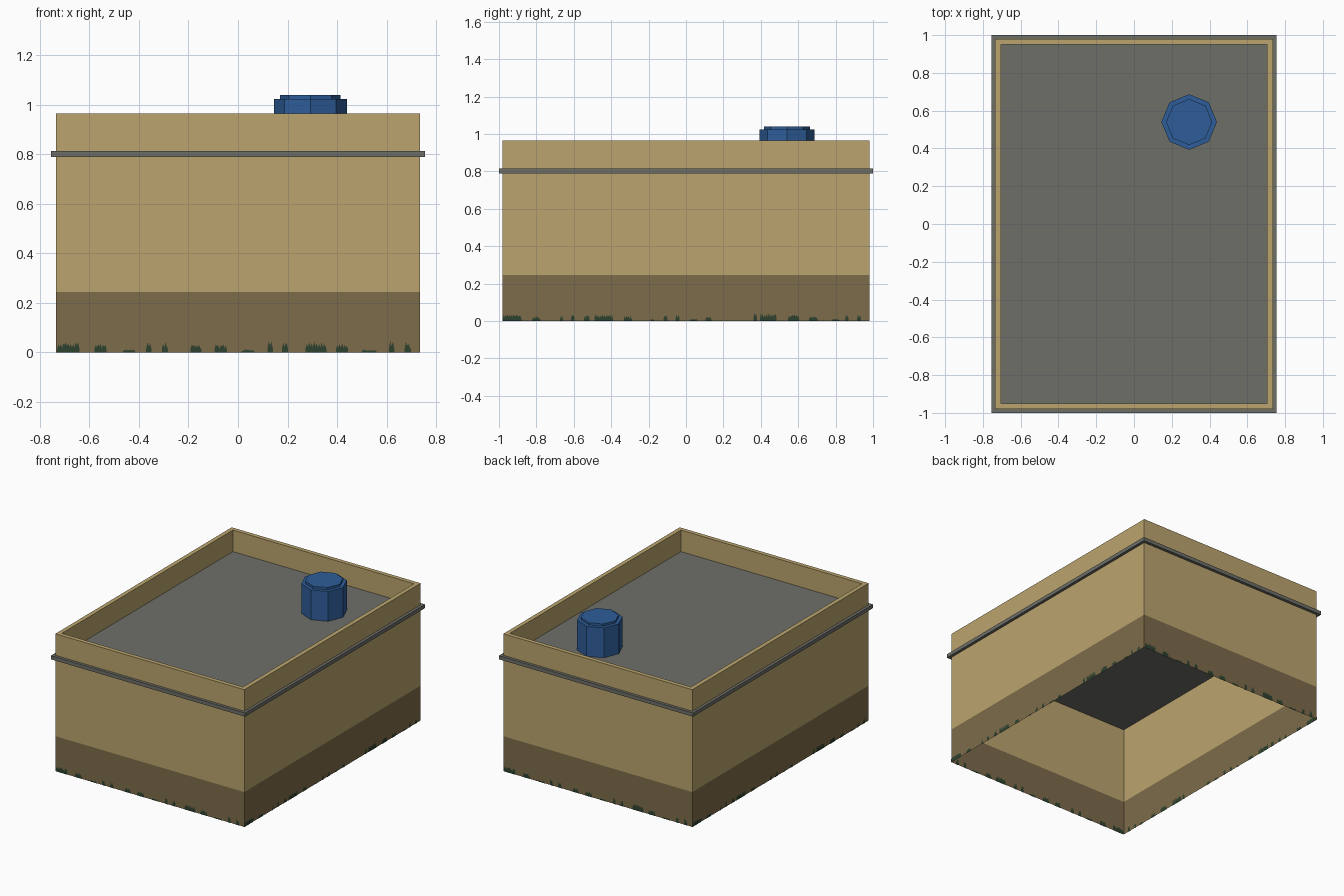
import bpy, bmesh, math, random
from mathutils import Vector

if "Cube" in bpy.data.objects:
    bpy.data.objects.remove(bpy.data.objects["Cube"])

random.seed(4)


def material(name, rgb):
    m = bpy.data.materials.new(name)
    m.diffuse_color = (*rgb, 1)
    m.use_nodes = True
    m.node_tree.nodes["Principled BSDF"].inputs["Base Color"].default_value = m.diffuse_color
    return m


TAN = material("tan_plaster", (0.50, 0.378, 0.158))
BROWN = material("brown_base_plaster", (0.208, 0.15, 0.069))
GREY = material("grey_concrete", (0.156, 0.159, 0.141))
BLUE = material("blue_plastic", (0.028, 0.11, 0.32))
GREEN = material("dark_green_grass", (0.026, 0.054, 0.028))

HX, HY = 0.735, 0.98      # half size of the walls
TOP, BAND, SLAB_LOW, SLAB_TOP = 0.965, 0.245, 0.788, 0.814


def finish(name, bm, mats):
    me = bpy.data.meshes.new(name)
    bm.to_mesh(me)
    bm.free()
    for m in mats:
        me.materials.append(m)
    ob = bpy.data.objects.new(name, me)
    bpy.context.collection.objects.link(ob)
    return ob


def loft(name, rings, mats, cap_bottom=False, cap_top=False):
    """Join equal-length counterclockwise rings from bottom to top."""
    bm = bmesh.new()
    loops = [[bm.verts.new(p) for p in r] for r in rings]
    n = len(loops[0])
    for a, b in zip(loops, loops[1:]):
        for i in range(n):
            j = (i + 1) % n
            bm.faces.new((a[i], a[j], b[j], b[i]))
    if cap_bottom:
        bm.faces.new(loops[0][::-1])
    if cap_top:
        bm.faces.new(loops[-1])
    if len(mats) > 1:     # dark base below the band height
        for f in bm.faces:
            f.material_index = 1 if f.calc_center_median().z < BAND else 0
    return finish(name, bm, mats)


def rect(x, y, z):
    return [(-x, -y, z), (x, -y, z), (x, y, z), (-x, y, z)]


def octagon(r, z):
    return [(0.292 + r * math.cos(i * math.pi / 4),
             0.54 + r * math.sin(i * math.pi / 4), z) for i in range(8)]


# walls: open single skin below, thin parapet above the roof
loft("walls", [rect(HX, HY, 0), rect(HX, HY, BAND), rect(HX, HY, TOP),
               rect(HX - 0.03, HY - 0.03, TOP),
               rect(HX - 0.03, HY - 0.03, SLAB_TOP - 0.005)], [TAN, BROWN])

# roof slab, sticking out as a ledge
loft("roof_slab", [rect(0.755, 1.0, SLAB_LOW), rect(0.755, 1.0, SLAB_TOP)],
     [GREY], True, True)

# water tank with a stepped lid
loft("water_tank", [octagon(0.147, SLAB_TOP - 0.005), octagon(0.147, 1.024),
                    octagon(0.122, 1.024), octagon(0.122, 1.04)],
     [BLUE], True, True)

# painted grass tufts: (centre, width, height) along a wall
SHORT = [(-0.685, .09, .042), (-.555, .05, .036), (-.44, .05, .012), (-.36, .022, .046),
         (-.295, .025, .046), (-.17, .045, .036), (-.07, .05, .036), (.04, .05, .012),
         (.13, .022, .046), (.19, .025, .046), (.315, .085, .045), (.42, .05, .036),
         (.53, .06, .012), (.62, .022, .046), (.685, .025, .046)]
LONG = [(-.93, .10, .036), (-.80, .045, .025), (-.665, .016, .03), (-.605, .02, .038),
        (-.44, .10, .036), (-.53, .03, .036), (-.31, .045, .028), (-.18, .02, .012),
        (-.11, .02, .038), (-.045, .022, .038), (.04, .04, .012), (.12, .03, .025),
        (.37, .02, .042), (.44, .09, .042), (.575, .06, .036), (.68, .045, .026),
        (.80, .04, .012), (.86, .018, .036), (.925, .02, .042)]


def grass(name, tufts, origin, along):
    origin, along = Vector(origin), Vector(along)
    normal = along.cross(Vector((0, 0, 1)))
    bm = bmesh.new()
    for c, w, h in tufts:
        n = max(4, round(w / 0.005))
        hs = [h * (random.uniform(0.75, 1) if i % 2 else random.uniform(0.4, 0.75))
              for i in range(n + 1)]
        hs[0] = hs[-1] = h * 0.3
        for off in (0.002, -0.002):       # seen from outside and inside
            lo, hi = [], []
            for i, z in enumerate(hs):
                p = origin + along * (c - w / 2 + w * i / n) + normal * off
                lo.append(bm.verts.new(p))
                hi.append(bm.verts.new(p + Vector((0, 0, z))))
            for i in range(n):
                q = (lo[i], lo[i + 1], hi[i + 1], hi[i])
                bm.faces.new(q if off > 0 else q[::-1])
    finish(name, bm, [GREEN])


grass("front_grass", SHORT, (0, -HY, 0), (1, 0, 0))
grass("right_grass", LONG, (HX, 0, 0), (0, 1, 0))
grass("back_grass", SHORT, (0, HY, 0), (-1, 0, 0))
grass("left_grass", LONG, (-HX, 0, 0), (0, -1, 0))
